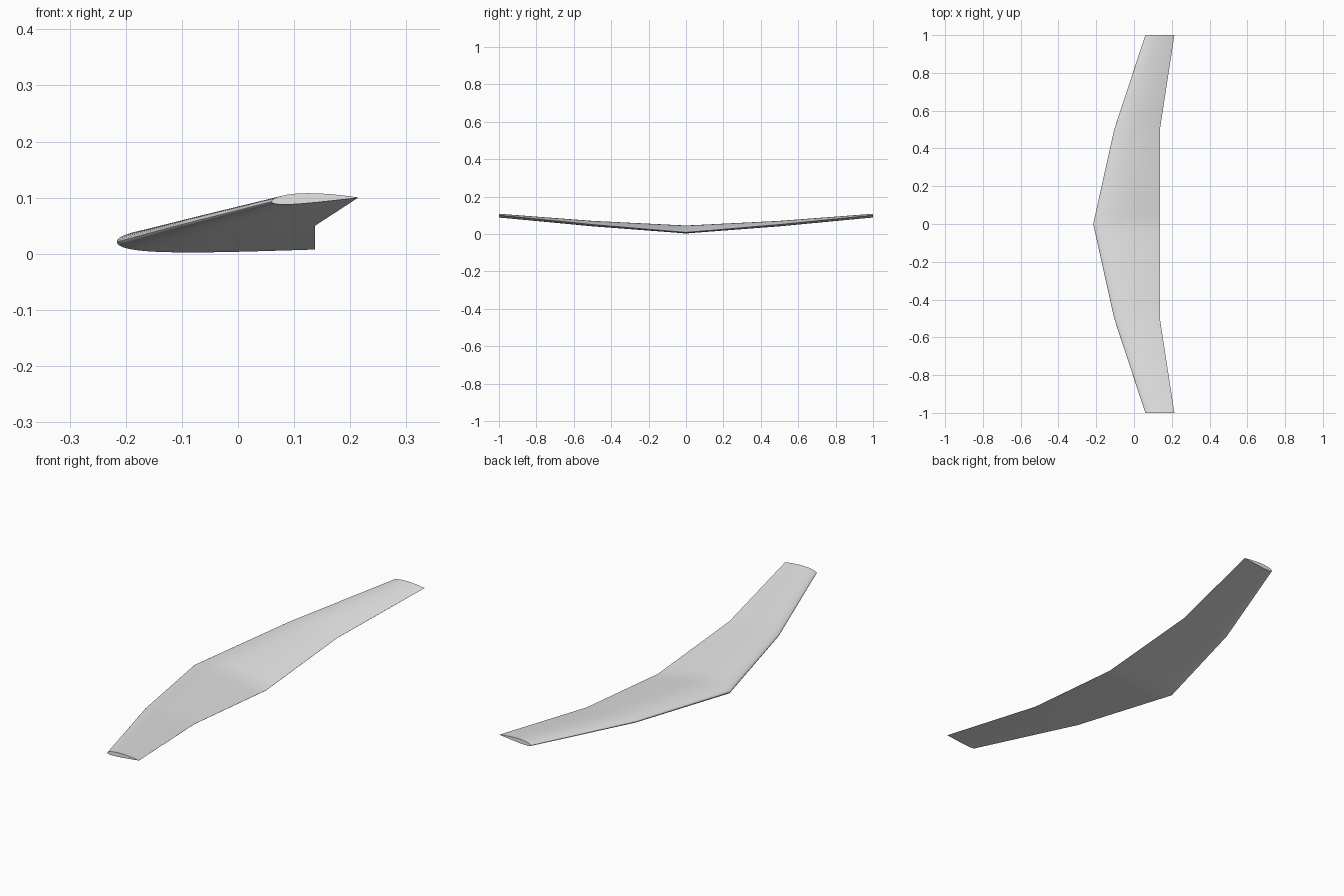
import bpy
import bmesh
from math import cos, pi, sqrt, atan, sin, radians
from mathutils import Vector

cube = bpy.data.objects.get("Cube")
if cube:
    bpy.data.objects.remove(cube, do_unlink=True)

# Wing stations: span y, leading edge (x, z), trailing edge (x, z)
STATIONS = [
    (0.0, (-0.216, 0.021), (0.137, 0.008)),
    (0.5, (-0.105, 0.051), (0.137, 0.050)),
    (1.0, (0.060, 0.093), (0.214, 0.100)),
]
PANEL_STEPS = 8
CHORD_STEPS = 28
THICKNESS, CAMBER, CAMBER_POS = 0.12, 0.02, 0.4


def airfoil_point(t, side):
    """Point on a cambered airfoil of unit chord; side is +1 top, -1 bottom."""
    half = 5 * THICKNESS * (0.2969 * sqrt(t) - 0.126 * t - 0.3516 * t**2
                            + 0.2843 * t**3 - 0.1015 * t**4)
    p = CAMBER_POS
    scale = CAMBER / (p * p if t < p else (1 - p) ** 2)
    base = 0 if t < p else 1 - 2 * p
    line = scale * (base + 2 * p * t - t * t)
    slope = atan(2 * scale * (p - t))
    return t - side * half * sin(slope), line + side * half * cos(slope)


# Closed section outline: trailing edge, over the top, back underneath
spacing = [(1 - cos(pi * i / CHORD_STEPS)) / 2 for i in range(CHORD_STEPS + 1)]
outline = [airfoil_point(t, 1) for t in reversed(spacing)]
outline += [airfoil_point(t, -1) for t in spacing[1:]]


def section(bm, y, lead, trail):
    chord = trail - lead
    up = Vector((-chord.y, chord.x))
    points = [lead + chord * u + up * v for u, v in outline]
    return [bm.verts.new((p.x, y, p.y)) for p in points]


# Loft one half of the wing through its two panels
bm = bmesh.new()
rings = []
for inner, outer in zip(STATIONS, STATIONS[1:]):
    for step in range(PANEL_STEPS + 1):
        if rings and step == 0:
            continue
        f = step / PANEL_STEPS
        y = inner[0] + (outer[0] - inner[0]) * f
        lead = Vector(inner[1]).lerp(Vector(outer[1]), f)
        trail = Vector(inner[2]).lerp(Vector(outer[2]), f)
        rings.append(section(bm, y, lead, trail))
count = len(outline)
for a, b in zip(rings, rings[1:]):
    for i in range(count):
        j = (i + 1) % count
        bm.faces.new((a[i], a[j], b[j], b[i]))
bm.faces.new(rings[-1])  # wing tip cap

# Mirror the half about the centre line and weld the seam
half = bm.verts[:] + bm.edges[:] + bm.faces[:]
bmesh.ops.mirror(bm, geom=half, axis='Y', merge_dist=0.00001)
bmesh.ops.recalc_face_normals(bm, faces=bm.faces[:])
mesh = bpy.data.meshes.new("wing")
bm.to_mesh(mesh)
bm.free()

wing = bpy.data.objects.new("wing", mesh)
bpy.context.collection.objects.link(wing)

# Plain light grey finish
grey = bpy.data.materials.new("light grey")
grey.use_nodes = True
colour = (0.8, 0.8, 0.8, 1)
grey.diffuse_color = colour
grey.node_tree.nodes["Principled BSDF"].inputs["Base Color"].default_value = colour
mesh.materials.append(grey)

# Smooth skin with sharp tips and trailing edge
bpy.ops.object.select_all(action='DESELECT')
wing.select_set(True)
bpy.context.view_layer.objects.active = wing
bpy.ops.object.shade_smooth_by_angle(angle=radians(30))
